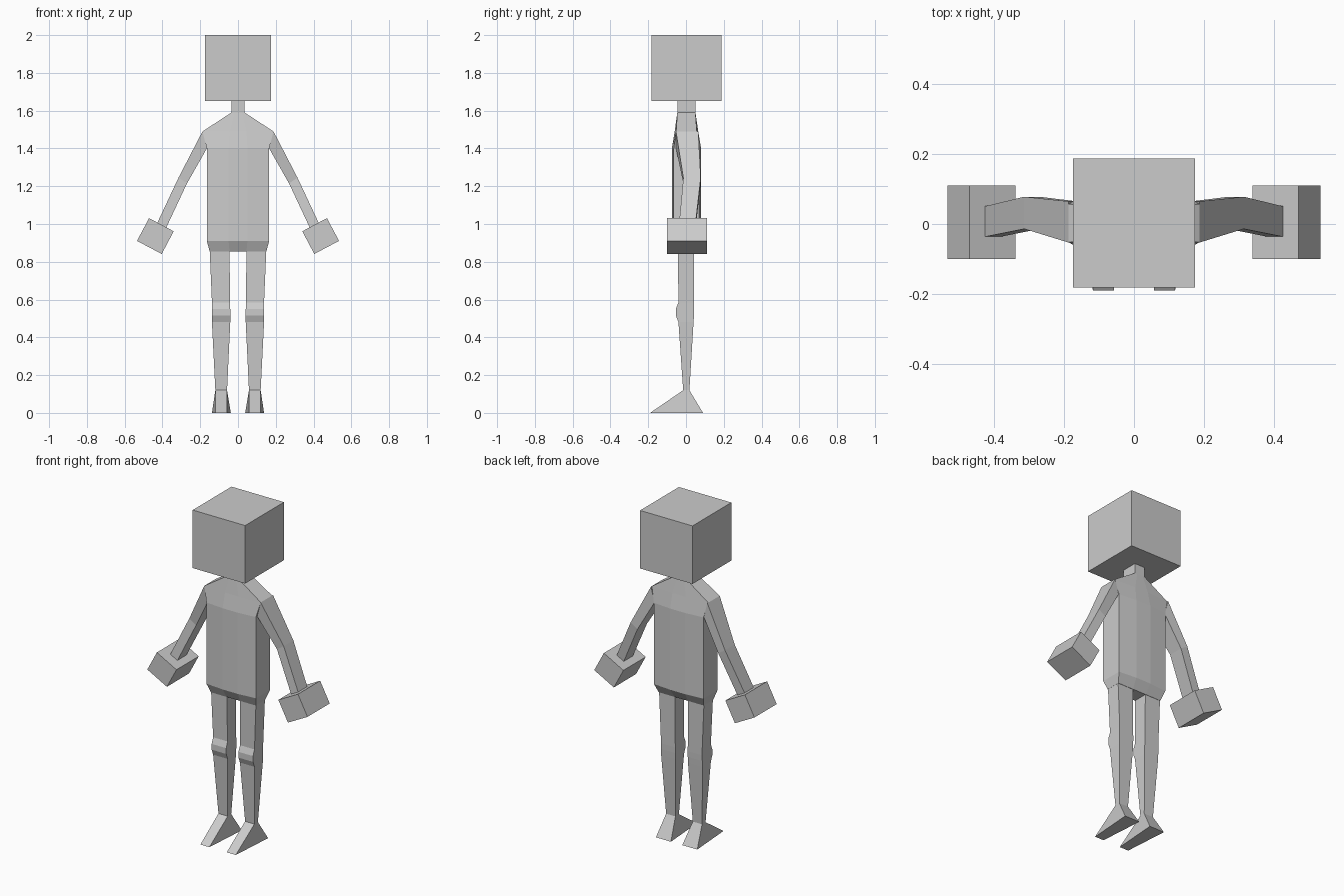
import bpy
import bmesh
from math import radians
from mathutils import Matrix

if "Cube" in bpy.data.objects:
    bpy.data.objects.remove(bpy.data.objects["Cube"])


def finish(name, bm, mirrored=False):
    bmesh.ops.recalc_face_normals(bm, faces=bm.faces)
    mesh = bpy.data.meshes.new(name)
    bm.to_mesh(mesh)
    bm.free()
    ob = bpy.data.objects.new(name, mesh)
    bpy.context.collection.objects.link(ob)
    if mirrored:
        mod = ob.modifiers.new("Mirror", "MIRROR")
        mod.use_mirror_merge = False
    return ob


def loft(name, rings, mirrored=False):
    bm = bmesh.new()
    loops = [[bm.verts.new(p) for p in ring] for ring in rings]
    n = len(loops[0])
    for a, b in zip(loops, loops[1:]):
        for i in range(n):
            j = (i + 1) % n
            bm.faces.new((a[i], a[j], b[j], b[i]))
    bm.faces.new(loops[0][::-1])
    bm.faces.new(loops[-1])
    return finish(name, bm, mirrored)


def box(name, centre, size, tilt=0, mirrored=False):
    bm = bmesh.new()
    m = (Matrix.Translation(centre) @ Matrix.Rotation(radians(tilt), 4, 'Y')
         @ Matrix.Diagonal((*size, 1)))
    bmesh.ops.create_cube(bm, size=1, matrix=m)
    return finish(name, bm, mirrored)


def rect(x0, x1, y0, y1, z):
    return [(x0, y0, z), (x1, y0, z), (x1, y1, z), (x0, y1, z)]


def torso_ring(z, w, c, front, back, inset):
    f, b = front + inset, back - inset
    return [(-w, f, z), (-c, front, z), (c, front, z), (w, f, z),
            (w, b, z), (c, back, z), (-c, back, z), (-w, b, z)]


# Head and neck
box("head", (0, 0.003, 1.825), (0.35, 0.37, 0.35))
box("neck", (0, 0.002, 1.62), (0.07, 0.095, 0.08))

# Torso from hips to neck base
loft("torso", [
    torso_ring(0.855, 0.15, 0.045, -0.045, 0.045, 0),
    torso_ring(0.91, 0.165, 0.05, -0.075, 0.08, 0.01),
    torso_ring(1.40, 0.165, 0.05, -0.075, 0.08, 0.01),
    torso_ring(1.49, 0.188, 0.045, -0.06, 0.065, 0.008),
    torso_ring(1.59, 0.035, 0.02, -0.046, 0.05, 0)])

# Arms: (outer x, outer z, inner x, inner z, front y, back y)
arm = [(0.188, 1.49, 0.165, 1.40, -0.053, 0.065),
       (0.315, 1.245, 0.27, 1.215, -0.014, 0.078),
       (0.43, 1.00, 0.385, 0.97, -0.037, 0.05)]
loft("arm", [[(xo, f, zo), (xi, f, zi), (xi, b, zi), (xo, b, zo)]
             for xo, zo, xi, zi, f, b in arm], True)

# Block hands
box("hand", (0.4375, 0.005, 0.936), (0.148, 0.212, 0.136), -28, True)

# Legs with raised kneecap
leg = [(0.045, 0.15, -0.043, 0.043, 0.87),
       (0.042, 0.138, -0.04, 0.043, 0.585),
       (0.041, 0.138, -0.054, 0.043, 0.55),
       (0.041, 0.138, -0.054, 0.042, 0.515),
       (0.041, 0.138, -0.04, 0.04, 0.48),
       (0.058, 0.12, -0.015, 0.018, 0.12)]
loft("leg", [rect(*r) for r in leg], True)

# Feet: narrow toe, wide heel
toe_heel = [(0.058, -0.19, 0), (0.118, -0.19, 0), (0.138, 0.09, 0), (0.038, 0.09, 0)]
loft("foot", [toe_heel, rect(0.058, 0.12, -0.015, 0.018, 0.12)], True)
